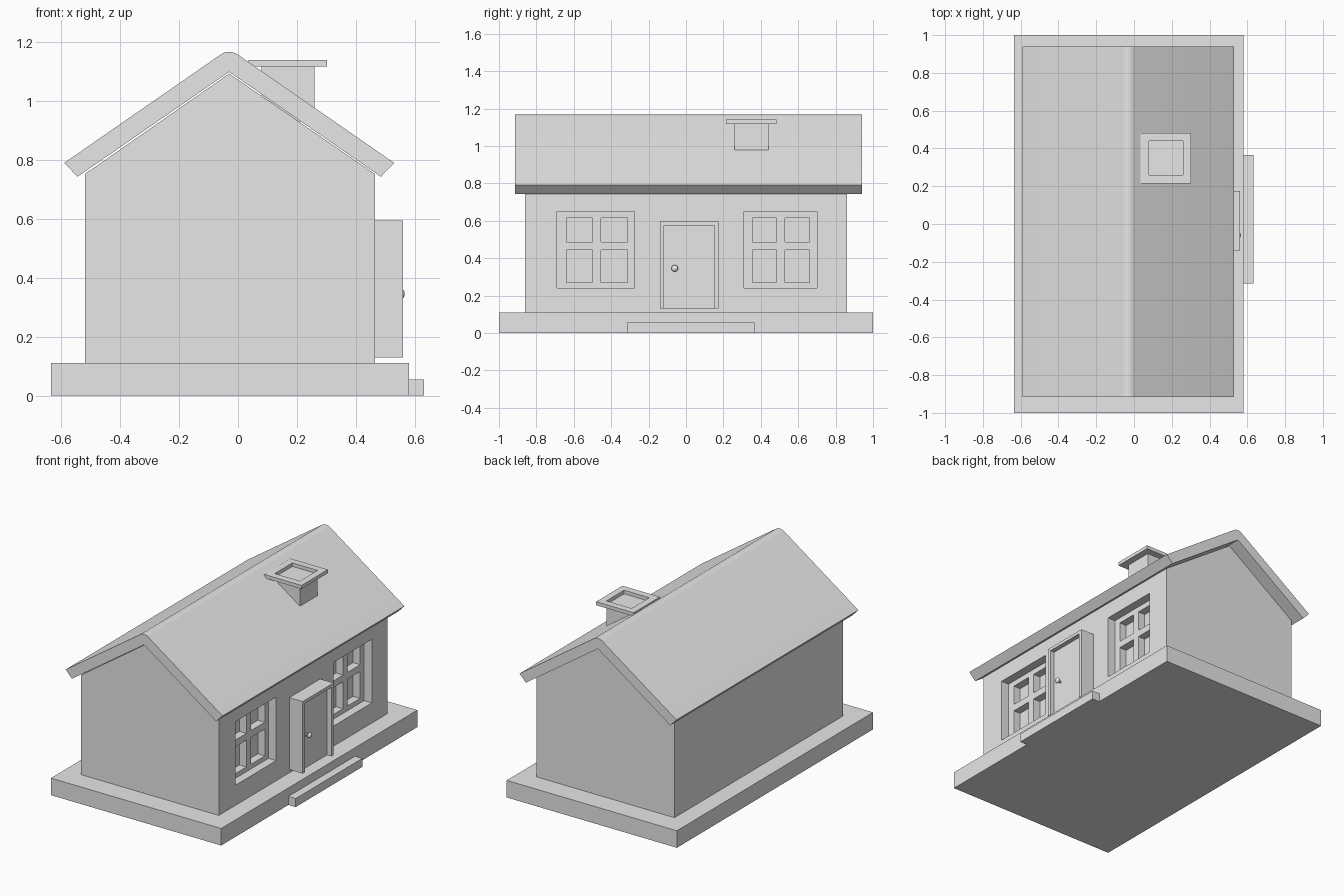
import bpy, bmesh
from math import sin, cos, radians, pi

cube = bpy.data.objects.get("Cube")
if cube:
    bpy.data.objects.remove(cube, do_unlink=True)

# One plain colour for the whole model
GREY = (0.8, 0.8, 0.8, 1.0)
grey = bpy.data.materials.new("plain grey")
grey.use_nodes = True
grey.diffuse_color = GREY
grey.node_tree.nodes["Principled BSDF"].inputs["Base Color"].default_value = GREY


def add_object(name, bm):
    bmesh.ops.recalc_face_normals(bm, faces=bm.faces)
    mesh = bpy.data.meshes.new(name)
    bm.to_mesh(mesh)
    bm.free()
    mesh.materials.append(grey)
    obj = bpy.data.objects.new(name, mesh)
    bpy.context.collection.objects.link(obj)
    return obj


def add_box(bm, x, y, z):
    """Box between the given (low, high) pairs."""
    made = bmesh.ops.create_cube(bm, size=1)
    for v in made["verts"]:
        v.co = [lo + (c + 0.5) * (hi - lo) for c, (lo, hi) in zip(v.co, (x, y, z))]


def box(name, x, y, z):
    bm = bmesh.new()
    add_box(bm, x, y, z)
    return add_object(name, bm)


def prism(name, outline, y0, y1):
    """Extrude an x-z outline along y."""
    bm = bmesh.new()
    face = bm.faces.new([bm.verts.new((x, y0, z)) for x, z in outline])
    made = bmesh.ops.extrude_face_region(bm, geom=[face])
    moved = [g for g in made["geom"] if isinstance(g, bmesh.types.BMVert)]
    bmesh.ops.translate(bm, verts=moved, vec=(0, y1 - y0, 0))
    return add_object(name, bm)


def smooth(obj, angle):
    bpy.ops.object.select_all(action="DESELECT")
    obj.select_set(True)
    bpy.context.view_layer.objects.active = obj
    bpy.ops.object.shade_smooth_by_angle(angle=radians(angle))


def carve(obj, boxes):
    """Cut separate boxes out of an object and discard the cutter."""
    bm = bmesh.new()
    for b in boxes:
        add_box(bm, *b)
    cutter = add_object("cutter", bm)
    cutter.hide_render = True
    mod = obj.modifiers.new("carve", "BOOLEAN")
    mod.operation = "DIFFERENCE"
    mod.solver = "EXACT"
    mod.object = cutter
    bpy.context.view_layer.objects.active = obj
    bpy.ops.object.modifier_apply(modifier=mod.name)
    bpy.data.objects.remove(cutter, do_unlink=True)


# Foundation slab and doorstep
box("foundation", (-0.635, 0.58), (-1, 1), (0, 0.11))
box("doorstep", (0.58, 0.632), (-0.315, 0.365), (0, 0.055))

# Gabled walls
MID, WALL = -0.03, 0.465
walls = prism("walls", [(-0.52, 0.11), (WALL, 0.11), (WALL, 0.752),
                        (MID, 1.093), (-0.52, 0.752)], -0.86, 0.86)

# Two recessed windows, each with four deeper panes
FRAME, PANE = 0.41, 0.36
windows = [((-0.69, -0.275), [(-0.64, -0.50), (-0.455, -0.312)]),
           ((0.31, 0.70), [(0.355, 0.485), (0.53, 0.66)])]
rows = [(0.27, 0.443), (0.487, 0.615)]
carve(walls, [((FRAME, 0.5), span, (0.24, 0.65)) for span, _ in windows])
carve(walls, [((PANE, 0.44), col, row) for _, cols in windows
              for col in cols for row in rows])

# Roof with a rounded ridge
R, TOP, PITCH = 0.05, 1.167, 34.7
ridge = [(MID + R * sin(radians(PITCH * t / 4)),
          TOP - R + R * cos(radians(PITCH * t / 4))) for t in range(-4, 5)]
outline = ([(MID - 0.56, 0.79)] + ridge + [(MID + 0.56, 0.79),
           (MID + 0.515, 0.743), (MID, 1.099), (MID - 0.515, 0.743)])
smooth(prism("roof", outline, -0.915, 0.94), 20)

# Chimney and its open cap
box("chimney", (0.08, 0.26), (0.26, 0.44), (0.93, 1.117))
cap = box("chimney_cap", (0.035, 0.303), (0.215, 0.483), (1.117, 1.14))
carve(cap, [((0.08, 0.26), (0.26, 0.44), (1.1, 1.16))])

# Projecting door surround and door
surround = box("door_surround", (WALL, 0.56), (-0.14, 0.175), (0.13, 0.595))
carve(surround, [((0.48, 0.6), (-0.118, 0.152), (0.1, 0.575))])
box("door", (0.48, 0.53), (-0.118, 0.152), (0.13, 0.575))

# Turned doorknob
bm = bmesh.new()
profile = [(0.528, 0.012), (0.532, 0.012), (0.534, 0.007), (0.543, 0.007),
           (0.546, 0.014), (0.552, 0.018), (0.559, 0.016), (0.564, 0.01), (0.566, 0)]
pts = [bm.verts.new((x, -0.06, 0.345 + r)) for x, r in profile]
edges = [bm.edges.new(pair) for pair in zip(pts, pts[1:])]
bmesh.ops.spin(bm, geom=pts + edges, cent=(0, -0.06, 0.345), axis=(1, 0, 0),
               angle=2 * pi, steps=20)
bmesh.ops.remove_doubles(bm, verts=bm.verts, dist=0.0005)
smooth(add_object("doorknob", bm), 40)
